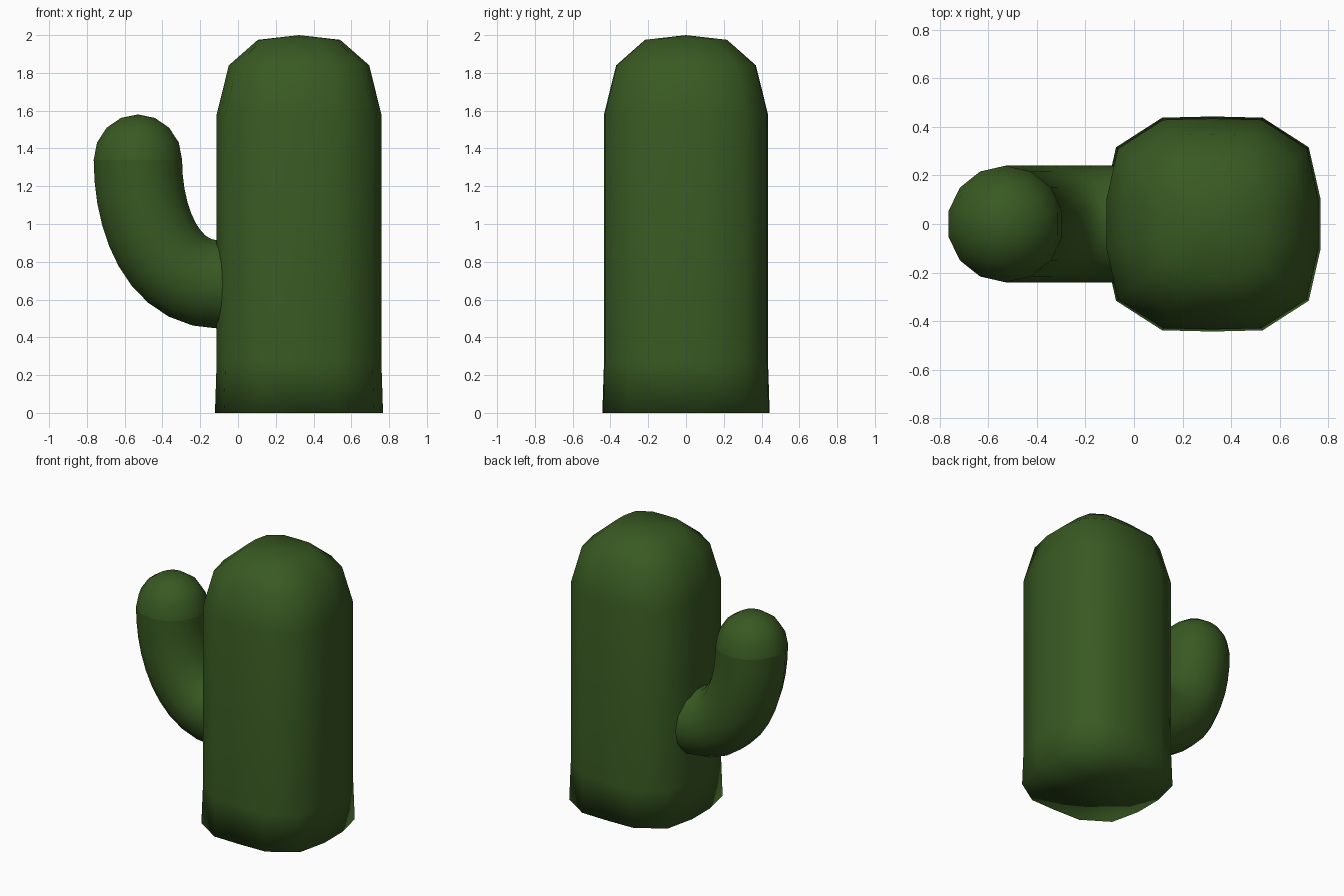
import bpy, bmesh, math
from mathutils import Vector

if "Cube" in bpy.data.objects:
    bpy.data.objects.remove(bpy.data.objects["Cube"])

green = bpy.data.materials.new("cactus_green")
green.diffuse_color = (0.04, 0.1, 0.016, 1)
green.use_nodes = True
green.node_tree.nodes["Principled BSDF"].inputs["Base Color"].default_value = green.diffuse_color
SIDES = 14


def skin(name, rings, start=None, end=None):
    """Bridge rings of points; close each end with a fan to a point if given."""
    bm = bmesh.new()
    loops = [[bm.verts.new(p) for p in ring] for ring in rings]
    n = len(loops[0])
    for a, b in zip(loops, loops[1:]):
        for i in range(n):
            j = (i + 1) % n
            bm.faces.new((a[i], a[j], b[j], b[i]))
    for loop, tip in ((loops[0], start), (loops[-1], end)):
        if tip is not None:
            v = bm.verts.new(tip)
            for i in range(n):
                bm.faces.new((loop[i], loop[(i + 1) % n], v))
    bmesh.ops.recalc_face_normals(bm, faces=bm.faces)
    for f in bm.faces:
        f.smooth = True
    me = bpy.data.meshes.new(name)
    bm.to_mesh(me)
    bm.free()
    me.materials.append(green)
    ob = bpy.data.objects.new(name, me)
    bpy.context.collection.objects.link(ob)
    return ob


# Trunk: squarish 14-sided plan, stacked and domed
half = [(0.207, 0.438), (0.397, 0.316), (0.445, 0.105),
        (0.445, -0.105), (0.397, -0.316), (0.207, -0.438)]
plan = [(0, 0.443)] + half + [(0, -0.443)] + [(-x, y) for x, y in reversed(half)]
levels = [(0, 1), (0.27, 0.98), (1.58, 0.98), (1.84, 0.835), (1.975, 0.49)]
CX = 0.323
skin("trunk", [[(CX + x * s, y * s, z) for x, y in plan] for z, s in levels],
     start=(CX, 0, 0), end=(CX, 0, 2.0))


# Arm: round tube swept along a bend in the xz plane
def circle(centre, tangent, r):
    u = Vector((0, 1, 0))
    v = tangent.normalized().cross(u)
    return [centre + r * (math.cos(a) * u + math.sin(a) * v)
            for a in (2 * math.pi * k / SIDES for k in range(SIDES))]


A, B, C, D = (Vector((x, 0, z)) for x, z in
              ((-0.53, 1.34), (-0.53, 1.02), (-0.40, 0.68), (-0.10, 0.68)))
rings = []
STEPS = 10
for i in range(STEPS + 1):
    t = i / STEPS
    s = 1 - t
    p = s**3 * A + 3 * s * s * t * B + 3 * s * t * t * C + t**3 * D
    d = s * s * (B - A) + 2 * s * t * (C - B) + t * t * (D - C)
    rings.append(circle(p, d, 0.24))
rings.append(circle(Vector((0.1, 0, 0.68)), Vector((1, 0, 0)), 0.24))
skin("arm", rings)

# Rounded arm tip
tip = []
for k in range(4):
    a = math.radians(22.5 * k)
    tip.append(circle(A + Vector((0, 0, 0.24 * math.sin(a))),
                      Vector((0, 0, -1)), 0.24 * math.cos(a)))
skin("arm_tip", tip, end=A + Vector((0, 0, 0.24)))
